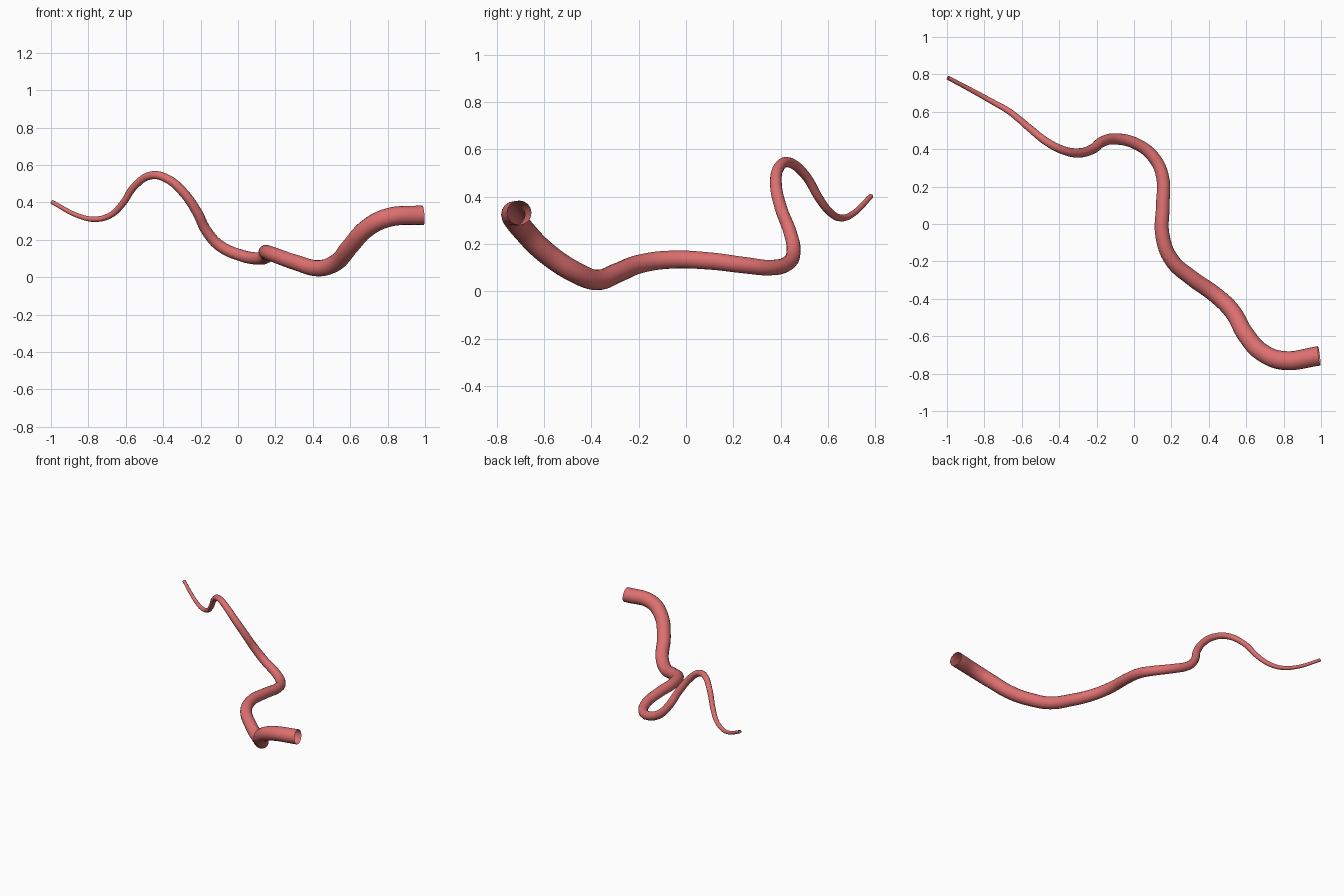
import bpy

if "Cube" in bpy.data.objects:
    bpy.data.objects.remove(bpy.data.objects["Cube"])

# Centre line of the tapered tube, thick end to thin tip
path = [
    (0.99, -0.705, 0.332), (0.80, -0.73, 0.318), (0.69, -0.69, 0.262),
    (0.60, -0.595, 0.165), (0.52, -0.46, 0.076), (0.43, -0.375, 0.048),
    (0.31, -0.29, 0.078), (0.20, -0.19, 0.117), (0.152, -0.06, 0.134),
    (0.154, 0.10, 0.128), (0.153, 0.25, 0.110), (0.11, 0.35, 0.100),
    (0.02, 0.425, 0.115), (-0.10, 0.455, 0.170), (-0.17, 0.44, 0.250),
    (-0.22, 0.402, 0.350), (-0.30, 0.38, 0.462), (-0.38, 0.395, 0.527),
    (-0.46, 0.435, 0.545), (-0.55, 0.505, 0.490), (-0.62, 0.565, 0.390),
    (-0.68, 0.61, 0.333), (-0.76, 0.655, 0.310), (-0.85, 0.705, 0.327),
    (-0.995, 0.782, 0.402),
]

curve = bpy.data.curves.new("tube_path", "CURVE")
curve.dimensions = "3D"
curve.resolution_u = 8
curve.bevel_depth = 1.0
curve.bevel_resolution = 6
spline = curve.splines.new("BEZIER")
spline.bezier_points.add(len(path) - 1)

# Radius shrinks steadily along the length; both ends stay open
for i, (bp, co) in enumerate(zip(spline.bezier_points, path)):
    bp.co = co
    bp.handle_left_type = bp.handle_right_type = "AUTO"
    bp.radius = 0.052 - 0.041 * i / (len(path) - 1)

tube = bpy.data.objects.new("tapered_tube", curve)
bpy.context.collection.objects.link(tube)

# Turn into a smooth mesh
bpy.context.view_layer.objects.active = tube
tube.select_set(True)
bpy.ops.object.convert(target="MESH")
tube = bpy.context.view_layer.objects.active
bpy.ops.object.shade_smooth()

# Soft red colour
mat = bpy.data.materials.new("soft_red")
mat.diffuse_color = (0.72, 0.16, 0.16, 1)
mat.use_nodes = True
mat.node_tree.nodes["Principled BSDF"].inputs["Base Color"].default_value = mat.diffuse_color
tube.data.materials.clear()
tube.data.materials.append(mat)
